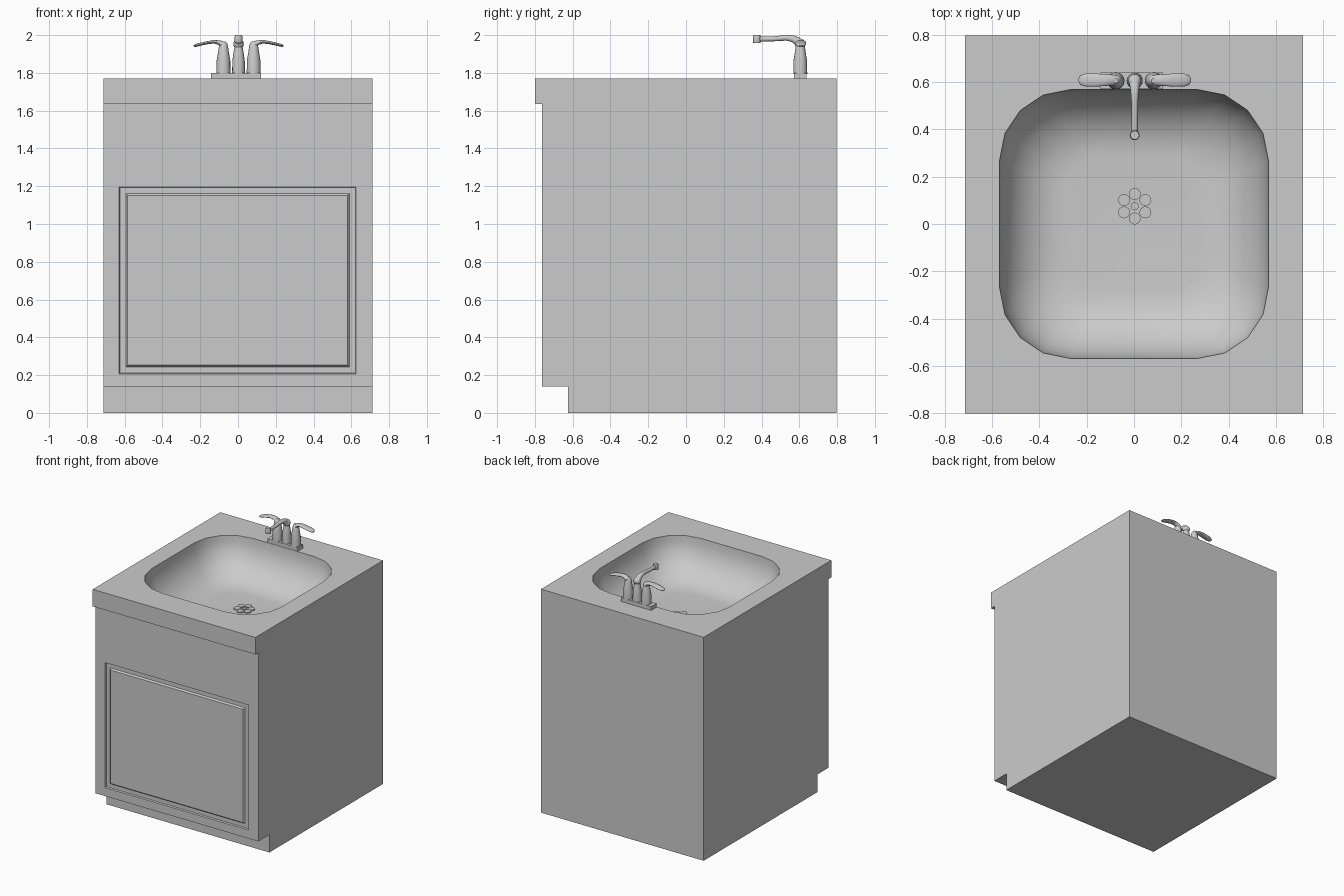
import bpy, bmesh
from math import sin, cos, pi, radians
from mathutils import Vector

cube = bpy.data.objects.get("Cube")
if cube:
    bpy.data.objects.remove(cube, do_unlink=True)

GREY = (0.6, 0.6, 0.6, 1)
grey = bpy.data.materials.new("plain grey")
grey.use_nodes = True
grey.diffuse_color = GREY
grey.node_tree.nodes["Principled BSDF"].inputs["Base Color"].default_value = GREY

HALF_W, BACK, FACE, LIP = 0.713, 0.797, -0.763, -0.8
SHELF, TOP = 1.635, 1.77          # underside and top of the counter


def finish(name, bm, smooth=None):
    """Turn a bmesh into a named grey object."""
    bmesh.ops.remove_doubles(bm, verts=bm.verts, dist=0.0001)
    bmesh.ops.recalc_face_normals(bm, faces=bm.faces)
    mesh = bpy.data.meshes.new(name)
    bm.to_mesh(mesh)
    bm.free()
    mesh.materials.append(grey)
    ob = bpy.data.objects.new(name, mesh)
    bpy.context.collection.objects.link(ob)
    if smooth:
        bpy.ops.object.select_all(action='DESELECT')
        ob.select_set(True)
        bpy.context.view_layer.objects.active = ob
        bpy.ops.object.shade_smooth_by_angle(angle=radians(smooth))
    return ob


def bridge(bm, a, b):
    """Join two equal closed rings with quads."""
    n = len(a)
    for i in range(n):
        j = (i + 1) % n
        bm.faces.new((a[i], a[j], b[j], b[i]))


def loft(name, stations, side, segs=16):
    """Sweep an ellipse along (point, side radius, other radius) stations."""
    bm = bmesh.new()
    side = Vector(side)
    pts = [Vector(s[0]) for s in stations]
    rings = []
    for i, (p, ra, rb) in enumerate(stations):
        tangent = pts[min(i + 1, len(pts) - 1)] - pts[max(i - 1, 0)]
        other = tangent.cross(side).normalized()
        angles = [2 * pi * k / segs for k in range(segs)]
        rings.append([bm.verts.new(pts[i] + side * ra * cos(t) + other * rb * sin(t))
                      for t in angles])
    for a, b in zip(rings, rings[1:]):
        bridge(bm, a, b)
    bm.faces.new(rings[0])
    bm.faces.new(rings[-1])
    return finish(name, bm, 45)


def lathe(name, x, y, profile):
    """Upright turned part from (height, radius) pairs."""
    return loft(name, [((x, y, z), r, r) for z, r in profile], (1, 0, 0))


# Cabinet carcass with a toe kick, open under the counter
bm = bmesh.new()
KICK_Y, KICK_Z = -0.625, 0.14
profile = [(FACE, SHELF), (FACE, KICK_Z), (KICK_Y, KICK_Z), (KICK_Y, 0), (BACK, 0), (BACK, SHELF)]
left, right = ([bm.verts.new((x, y, z)) for y, z in profile] for x in (-HALF_W, HALF_W))
bm.faces.new(left)
bm.faces.new(right)
for i in range(1, len(profile) - 1):
    bm.faces.new((left[i], left[i + 1], right[i + 1], right[i]))

# Front face with a routed groove around the raised door panel
def front_ring(x0, x1, z0, z1, y):
    return [bm.verts.new((x, y, z)) for x, z in ((x0, z0), (x1, z0), (x1, z1), (x0, z1))]

def door_ring(inset, depth):
    return front_ring(-0.63 + inset, 0.625 - inset, 0.207 + inset, 1.197 - inset, FACE + depth)

rings = [front_ring(-HALF_W, HALF_W, KICK_Z, SHELF, FACE)]
rings += [door_ring(*s) for s in ((0, 0), (0.004, 0.012), (0.036, 0.012), (0.046, 0))]
for a, b in zip(rings, rings[1:]):
    bridge(bm, a, b)
bm.faces.new(rings[-1])
finish("cabinet", bm)

# Countertop slab with the moulded basin
bm = bmesh.new()
corners = [(-HALF_W, LIP), (HALF_W, LIP), (HALF_W, BACK), (-HALF_W, BACK)]
low, high = ([bm.verts.new((x, y, z)) for x, y in corners] for z in (SHELF, TOP))
bridge(bm, low, high)

# Underside of the front overhang
inner = [bm.verts.new((x, FACE, SHELF)) for x in (HALF_W, -HALF_W)]
bm.faces.new((low[0], low[1], inner[0], inner[1]))

RIM, ROUND, DEPTH, STEPS = 0.568, 0.3, 0.3, 9
outline = []
for q, (sx, sy) in enumerate(((1, 1), (-1, 1), (-1, -1), (1, -1))):
    for k in range(5):
        t = (q + k / 4) * pi / 2
        outline.append((sx * (RIM - ROUND) + ROUND * cos(t),
                        sy * (RIM - ROUND) + ROUND * sin(t)))
bowl = []
for i in range(STEPS + 1):
    t = i / STEPS * pi / 2
    scale = 1 - 0.5 * (1 - cos(t))
    bowl.append([bm.verts.new((x * scale, y * scale, TOP - DEPTH * sin(t))) for x, y in outline])
for a, b in zip(bowl, bowl[1:]):
    bridge(bm, a, b)
bm.faces.new(bowl[-1])

# Flat top between the slab edge and the basin rim
edges = []
for ring in (high, bowl[0]):
    for a, b in zip(ring, ring[1:] + ring[:1]):
        edges.append(bm.edges.get((a, b)))
bmesh.ops.triangle_fill(bm, edges=edges, use_beauty=True, normal=(0, 0, 1))
finish("countertop_basin", bm, 40)

# Drain: a centre stud ringed by six discs
FLOOR = TOP - DEPTH
DRAIN_Y = 0.075
lathe("drain_centre", 0.003, DRAIN_Y, [(FLOOR - 0.01, 0.017), (FLOOR + 0.008, 0.017)])
for i in range(6):
    t = pi / 2 + i * pi / 3
    lathe(f"drain_disc_{i + 1}", 0.003 + 0.052 * cos(t), DRAIN_Y + 0.052 * sin(t),
          [(FLOOR - 0.01, 0.025), (FLOOR + 0.008, 0.025)])

# Tap base plate
TAP_X, TAP_Y = 0.003, 0.605
bm = bmesh.new()
bmesh.ops.create_cube(bm, size=1)
for v in bm.verts:
    v.co = Vector((v.co.x * 0.265 - 0.01, v.co.y * 0.068 + TAP_Y, v.co.z * 0.03 + TOP + 0.015))
finish("tap_base", bm)

# Tap body, ball joint and spout
lathe("tap_body", TAP_X, TAP_Y,
      [(1.795, 0.034), (1.86, 0.033), (1.9, 0.028), (1.935, 0.022), (1.96, 0.018)])
bm = bmesh.new()
bmesh.ops.create_uvsphere(bm, u_segments=16, v_segments=10, radius=0.028)
bmesh.ops.translate(bm, verts=bm.verts, vec=(TAP_X, TAP_Y, 1.953))
finish("tap_joint", bm, 45)
spout = [(0.605, 1.95, 0.024), (0.59, 1.968, 0.022), (0.565, 1.981, 0.018),
         (0.53, 1.986, 0.015), (0.46, 1.98, 0.013), (0.37, 1.979, 0.013)]
loft("tap_spout", [((TAP_X, y, z), r, r) for y, z, r in spout], (1, 0, 0))
lathe("spout_head", TAP_X, 0.375, [(1.958, 0.019), (1.965, 0.021), (1.99, 0.021), (2.0, 0.018)])

# Handles: a turned column with a flat curved lever on each side
lever = [(0, 1.945, 0.022, 0.02), (0.02, 1.96, 0.023, 0.013), (0.05, 1.965, 0.025, 0.009),
         (0.09, 1.959, 0.028, 0.008), (0.13, 1.95, 0.027, 0.008), (0.15, 1.944, 0.02, 0.007),
         (0.157, 1.942, 0.008, 0.004)]
for side, label in ((1, "left"), (-1, "right")):
    x = TAP_X + side * 0.08
    lathe(f"{label}_handle_column", x, TAP_Y,
          [(1.795, 0.037), (1.865, 0.036), (1.9, 0.03), (1.935, 0.025), (1.955, 0.02), (1.966, 0.01)])
    loft(f"{label}_handle_lever",
         [((x + side * dx, TAP_Y + 0.003, z), w, h) for dx, z, w, h in lever], (0, 1, 0))
